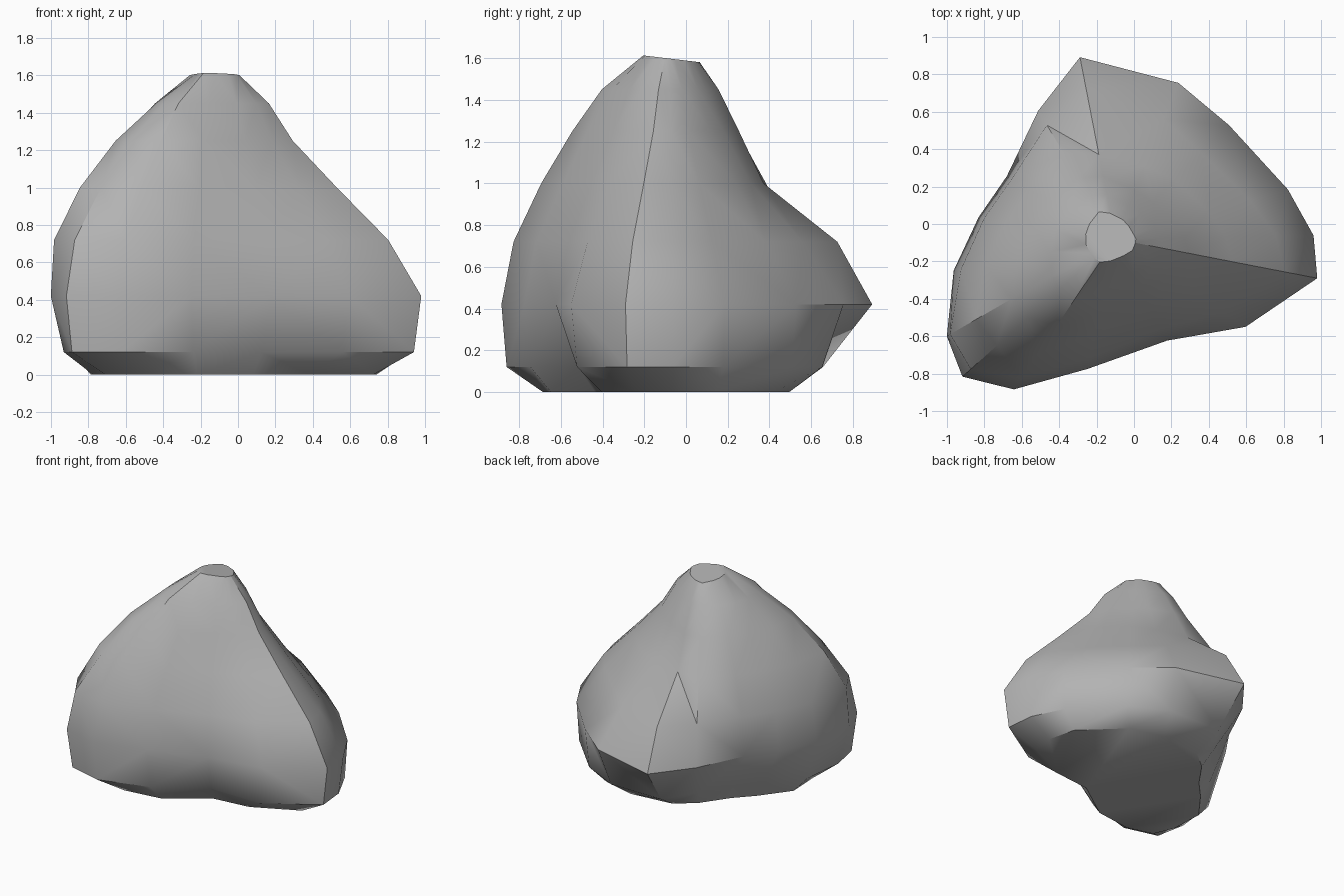
import bpy, bmesh, math

old = bpy.data.objects.get("Cube")
if old:
    bpy.data.objects.remove(old, do_unlink=True)

# Stone colour
stone = bpy.data.materials.new("stone_grey")
stone.use_nodes = True
colour = (0.45, 0.45, 0.45, 1)
stone.diffuse_color = colour
stone.node_tree.nodes["Principled BSDF"].inputs["Base Color"].default_value = colour

# Heights of the horizontal sections, from the ground up
LEVELS = (0, .12, .42, .72, 1, 1.25, 1.45, 1.6)
CENTRE = (-.1, -.08)

# Direction in degrees, then its radius in hundredths at each height,
# going round from the left lobe by way of the back and right
COLUMNS = (
    (-11, (84, 106, 110, 92, 64, 40, 27, 11)),  # left lobe
    (1, (84, 102, 106, 86, 59, 37, 24, 11)),
    (16, (82, 94, 96, 75, 52, 33, 22, 10)),
    (45, (71, 83, 86, 65, 45, 28, 19, 10)),     # back left hollow
    (68, (62, 79, 90, 69, 42, 28, 19, 11)),
    (101, (55, 75, 99, 82, 46, 34, 24, 14)),    # back lobe
    (121, (49, 58, 80, 71, 54, 38, 27, 17)),    # back ridge
    (150, (45, 50, 67, 64, 53, 41, 29, 16)),
    (171, (53, 60, 74, 71, 59, 45, 32, 16)),    # right side
    (191, (70, 81, 88, 84, 71, 53, 35, 16)),
    (210, (78, 96, 104, 102, 86, 64, 39, 15)),  # front right lobe
    (222, (82, 106, 110, 104, 85, 63, 40, 15)),
    (236, (73, 94, 97, 90, 74, 56, 39, 15)),
    (258, (58, 68, 71, 65, 52, 40, 28, 12)),    # broad front face
    (297, (40, 49, 61, 54, 42, 30, 21, 10)),
    (326, (58, 79, 84, 70, 51, 34, 24, 11)),
)


def section(bm, level):
    """Add one horizontal outline of the boulder."""
    ring = []
    for degrees, radii in COLUMNS:
        angle = math.radians(degrees)
        r = radii[level] / 100
        x = CENTRE[0] + r * math.cos(angle)
        y = CENTRE[1] + r * math.sin(angle)
        z = LEVELS[level]
        if level == len(LEVELS) - 1:
            z -= .12 * (y + .1)           # summit slopes down to the back
        ring.append(bm.verts.new((x, y, z)))
    return ring


# Boulder: skin the sections and close both ends
bm = bmesh.new()
rings = [section(bm, k) for k in range(len(LEVELS))]
for low, high in zip(rings, rings[1:]):
    for i in range(len(low)):
        j = (i + 1) % len(low)
        bm.faces.new((low[i], low[j], high[j], high[i]))
bm.faces.new(rings[-1])
bm.faces.new(rings[0][::-1])
bmesh.ops.triangulate(bm, faces=bm.faces[:], quad_method='SHORT_EDGE')
bmesh.ops.recalc_face_normals(bm, faces=bm.faces[:])

mesh = bpy.data.meshes.new("boulder")
bm.to_mesh(mesh)
bm.free()
mesh.materials.append(stone)
boulder = bpy.data.objects.new("boulder", mesh)
bpy.context.collection.objects.link(boulder)

# Soft surface with crisp edges where it turns sharply
bpy.context.view_layer.objects.active = boulder
boulder.select_set(True)
bpy.ops.object.shade_smooth_by_angle(angle=math.radians(38))
